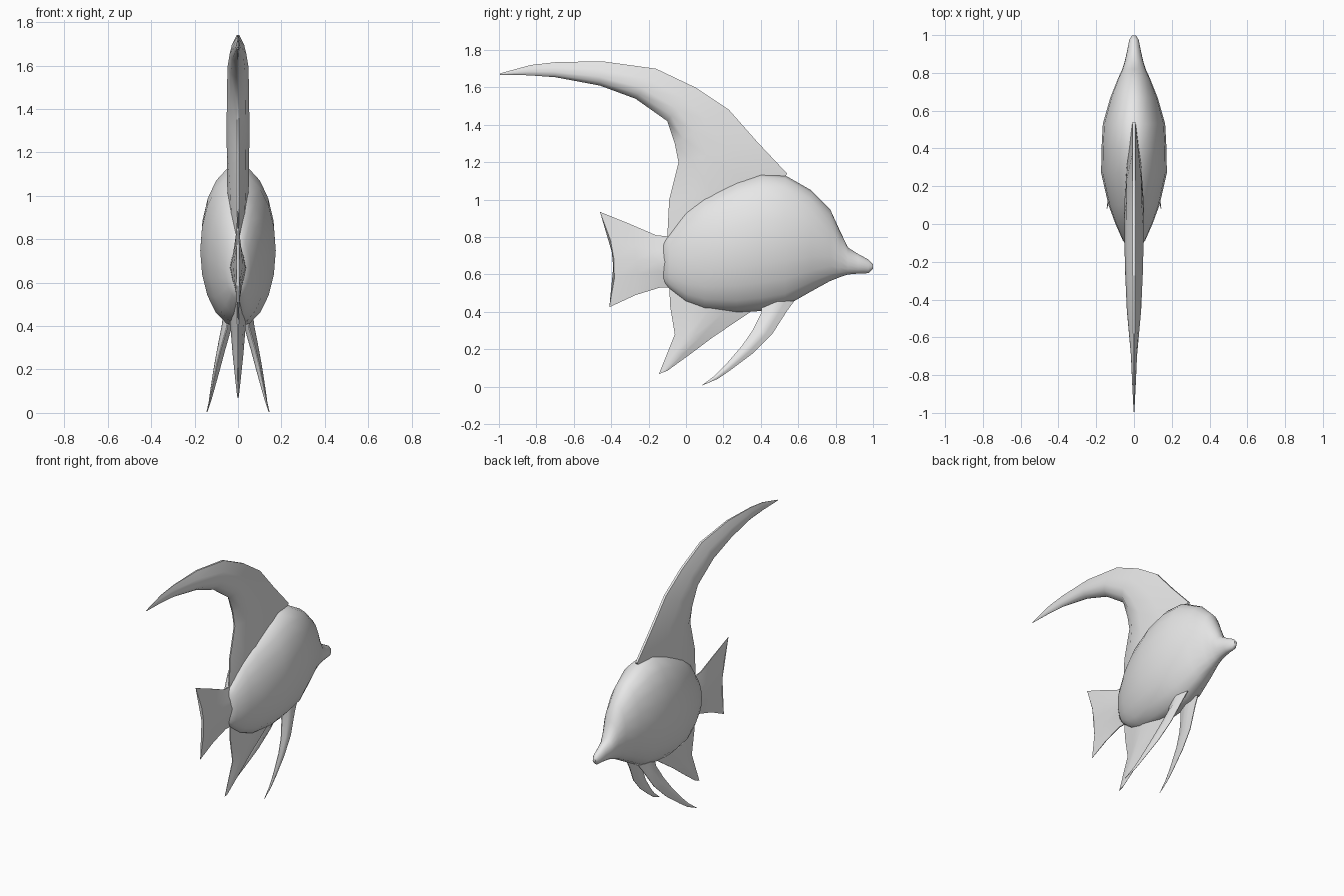
import bpy, bmesh, math

grey = bpy.data.materials.new("fish_grey")
grey.diffuse_color = (0.8, 0.8, 0.8, 1)


def loft(name, rings, angle=50):
    """Skin a list of equal-sized closed rings and cap both ends."""
    bm = bmesh.new()
    rows = [[bm.verts.new(p) for p in ring] for ring in rings]
    n = len(rows[0])
    for a, b in zip(rows, rows[1:]):
        for i in range(n):
            j = (i + 1) % n
            bm.faces.new((a[i], a[j], b[j], b[i]))
    bm.faces.new(rows[0])
    bm.faces.new(rows[-1])
    bmesh.ops.recalc_face_normals(bm, faces=bm.faces)
    mesh = bpy.data.meshes.new(name)
    bm.to_mesh(mesh)
    bm.free()
    mesh.materials.append(grey)
    for p in mesh.polygons:
        p.use_smooth = True
    mesh.set_sharp_from_angle(angle=math.radians(angle))
    obj = bpy.data.objects.new(name, mesh)
    bpy.context.collection.objects.link(obj)
    return obj


def blade(name, sections, profile):
    """Fin from sections (lead_y, lead_z, trail_y, trail_z, half_width, bow, x)."""
    rings = []
    for ly, lz, ty, tz, w, bow, x in sections:
        def point(t, s):
            return (x + s * w, ly + (ty - ly) * t + bow * 4 * t * (1 - t),
                    lz + (tz - lz) * t)
        rings.append([point(t, s) for t, s in profile]
                     + [point(t, -s) for t, s in reversed(profile)])
    return loft(name, rings)


# Body: elliptical rings from snout to tail root (y, top, bottom, half width)
body = [(.999, .655, .630, .010), (.975, .680, .607, .025), (.92, .710, .605, .036),
        (.865, .745, .600, .048), (.82, .84, .585, .062), (.77, .95, .565, .085),
        (.67, 1.05, .51, .125), (.53, 1.13, .43, .165), (.40, 1.14, .405, .172),
        (.27, 1.10, .395, .174), (.10, 1.02, .41, .135), (0, .94, .45, .098),
        (-.09, .81, .525, .058), (-.13, .76, .57, .02)]
N = 20
loft("body", [[(w * math.cos(2 * math.pi * i / N), y,
                (t + b) / 2 + (t - b) / 2 * math.sin(2 * math.pi * i / N))
               for i in range(N)] for y, t, b, w in body])

# Dorsal fin: sweeps up and back to a long point, thickest toward the rear edge
blade("dorsal_fin", [
    (.48, 1.04, -.10, .80, .040, 0, 0),
    (.54, 1.14, -.09, 1.0, .050, 0, 0),
    (.38, 1.31, -.04, 1.2, .052, 0, 0),
    (.23, 1.48, -.06, 1.3, .052, 0, 0),
    (.05, 1.60, -.10, 1.42, .051, 0, 0),
    (-.16, 1.70, -.27, 1.54, .048, 0, 0),
    (-.45, 1.74, -.46, 1.61, .038, 0, 0),
    (-.70, 1.735, -.70, 1.655, .016, 0, 0),
    (-.83, 1.72, -.84, 1.665, .010, 0, 0),
    (-.995, 1.675, -.995, 1.668, .002, 0, 0)],
    [(0, .15), (.35, .75), (.65, 1), (.85, .7), (1, .08)])

# Tail fin: forked fan with a hollow rear edge
lens = [(0, .1), (.3, .7), (.5, 1), (.7, .7), (1, .1)]
blade("tail_fin", [
    (-.06, .80, -.06, .53, .040, 0, 0),
    (-.16, .81, -.14, .53, .034, 0, 0),
    (-.30, .87, -.27, .49, .022, .02, 0),
    (-.46, .935, -.41, .425, .008, .05, 0)], lens)

# Anal fin: triangle trailing below the body
blade("anal_fin", [
    (.40, .44, -.09, .56, .045, 0, 0),
    (.33, .39, -.085, .43, .036, 0, 0),
    (.14, .262, -.06, .28, .025, 0, 0),
    (.02, .172, -.10, .18, .015, 0, 0),
    (-.10, .085, -.145, .068, .004, 0, 0)], lens)

# Pelvic fins: a pair of curved, splayed spikes
for side, label in ((1, "right"), (-1, "left")):
    blade("pelvic_fin_" + label, [
        (.58, .46, .41, .45, .026, 0, side * .042),
        (.54, .405, .40, .39, .024, 0, side * .052),
        (.46, .28, .355, .30, .019, 0, side * .078),
        (.36, .18, .30, .22, .015, 0, side * .098),
        (.24, .09, .21, .115, .009, 0, side * .119),
        (.17, .042, .155, .06, .005, 0, side * .130),
        (.085, .006, .08, .004, .002, 0, side * .143)], lens)
